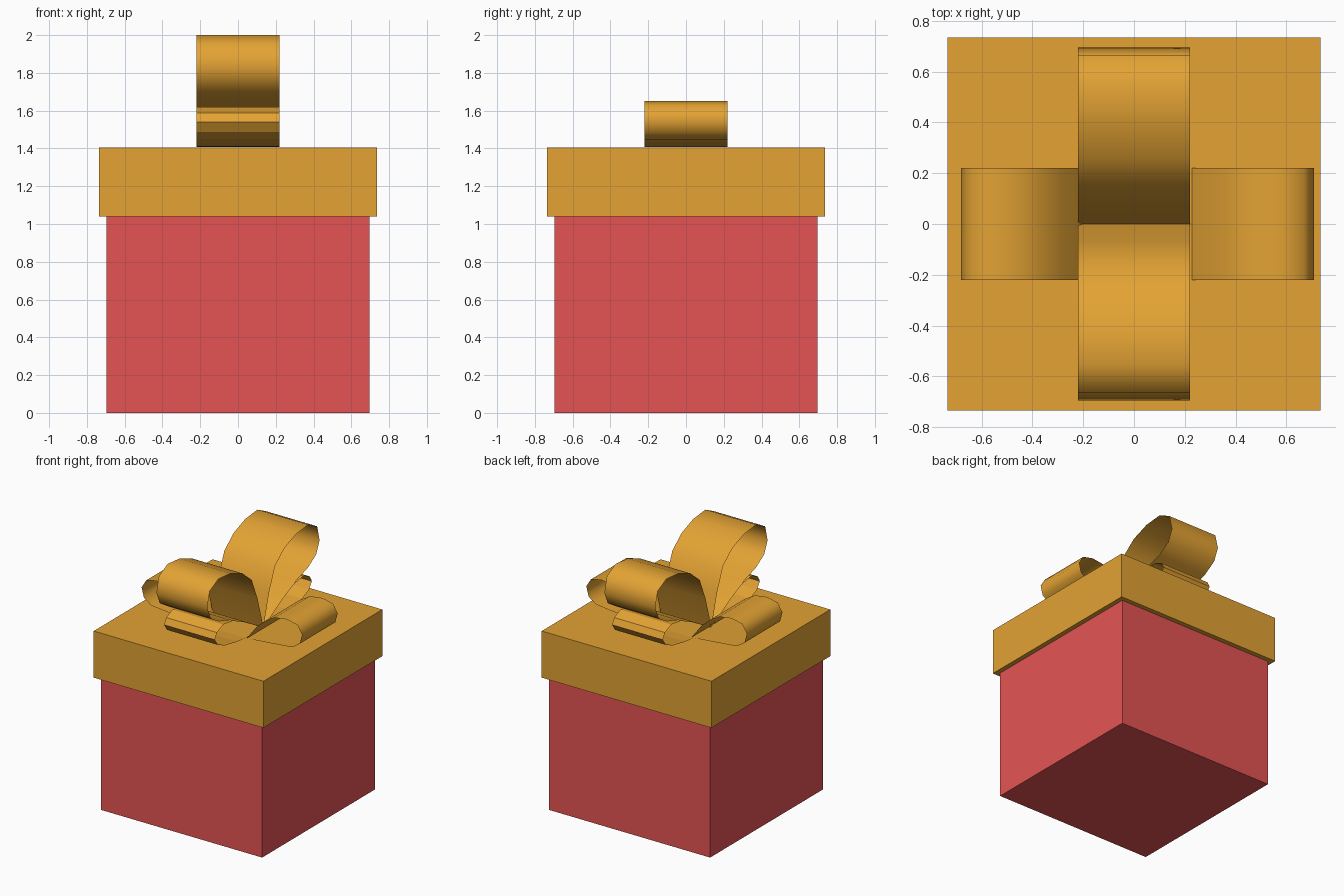
import bpy
import bmesh

default = bpy.data.objects.get("Cube")
if default:
    bpy.data.objects.remove(default, do_unlink=True)


def make_material(name, rgb):
    mat = bpy.data.materials.new(name)
    mat.use_nodes = True
    colour = (*rgb, 1.0)
    mat.diffuse_color = colour
    mat.node_tree.nodes["Principled BSDF"].inputs["Base Color"].default_value = colour
    return mat


red = make_material("warm red", (0.78, 0.088, 0.088))
gold = make_material("ribbon gold", (0.77, 0.365, 0.034))


def add_object(name, bm, mat):
    mesh = bpy.data.meshes.new(name)
    bm.to_mesh(mesh)
    bm.free()
    mesh.materials.append(mat)
    obj = bpy.data.objects.new(name, mesh)
    bpy.context.collection.objects.link(obj)
    return obj


def add_box(name, half, bottom, top, mat):
    bm = bmesh.new()
    bmesh.ops.create_cube(bm, size=1)
    bmesh.ops.scale(bm, vec=(2 * half, 2 * half, top - bottom), verts=bm.verts)
    bmesh.ops.translate(bm, vec=(0, 0, (top + bottom) / 2), verts=bm.verts)
    return add_object(name, bm, mat)


def add_loop(name, profile, axis, side, centre=0.0, smooth=True):
    """Open ribbon loop: sweep an (outward, height) profile across the ribbon width."""
    bm = bmesh.new()
    rows = []
    for out, z in profile:
        u = centre + side * out
        rows.append([bm.verts.new((u, w, z) if axis == "x" else (w, u, z))
                     for w in (-RIBBON, RIBBON)])
    for (a, b), (c, d) in zip(rows, rows[1:]):
        face = bm.faces.new((a, b, d, c))
        face.smooth = smooth
        if (axis == "x") != (side < 0):
            face.normal_flip()
    return add_object(name, bm, gold)


RIBBON = 0.22
LID_TOP = 1.405
BASE = LID_TOP + 0.003

# Box and lid
add_box("gift_box", 0.697, 0, 1.04, red)
add_box("box_lid", 0.735, 1.04, LID_TOP, gold)

# Bow loop profiles, from the knot over the tip and back
tall = [(0, BASE), (0.07, 1.655), (0.145, 1.835), (0.26, 1.93), (0.405, 1.985),
        (0.555, 2.0), (0.665, 1.945), (0.695, 1.825), (0.653, 1.73),
        (0.55, 1.665), (0.405, 1.62), (0.22, 1.53), (0, BASE)]
low = [(0, BASE), (0.22, 1.535), (0.38, 1.603), (0.495, 1.62), (0.575, 1.587),
       (0.6, 1.54), (0.565, 1.487), (0.48, 1.45), (0.325, 1.42), (0.22, 1.41), (0, BASE)]
wide = [(0.215, BASE), (0.3, 1.52), (0.365, 1.58), (0.455, 1.635), (0.565, 1.65),
        (0.655, 1.63), (0.695, 1.565), (0.675, 1.49), (0.61, 1.445),
        (0.46, 1.43), (0.215, BASE)]

# Bow loops, mirrored in pairs
for side, word in ((-1, "front"), (1, "back")):
    add_loop(f"tall_bow_loop_{word}", tall, "y", side)
    add_loop(f"low_bow_loop_{word}", low, "y", side, smooth=False)
for side, word in ((-1, "right"), (1, "left")):
    add_loop(f"side_bow_loop_{word}", wide, "x", side, centre=0.014)
